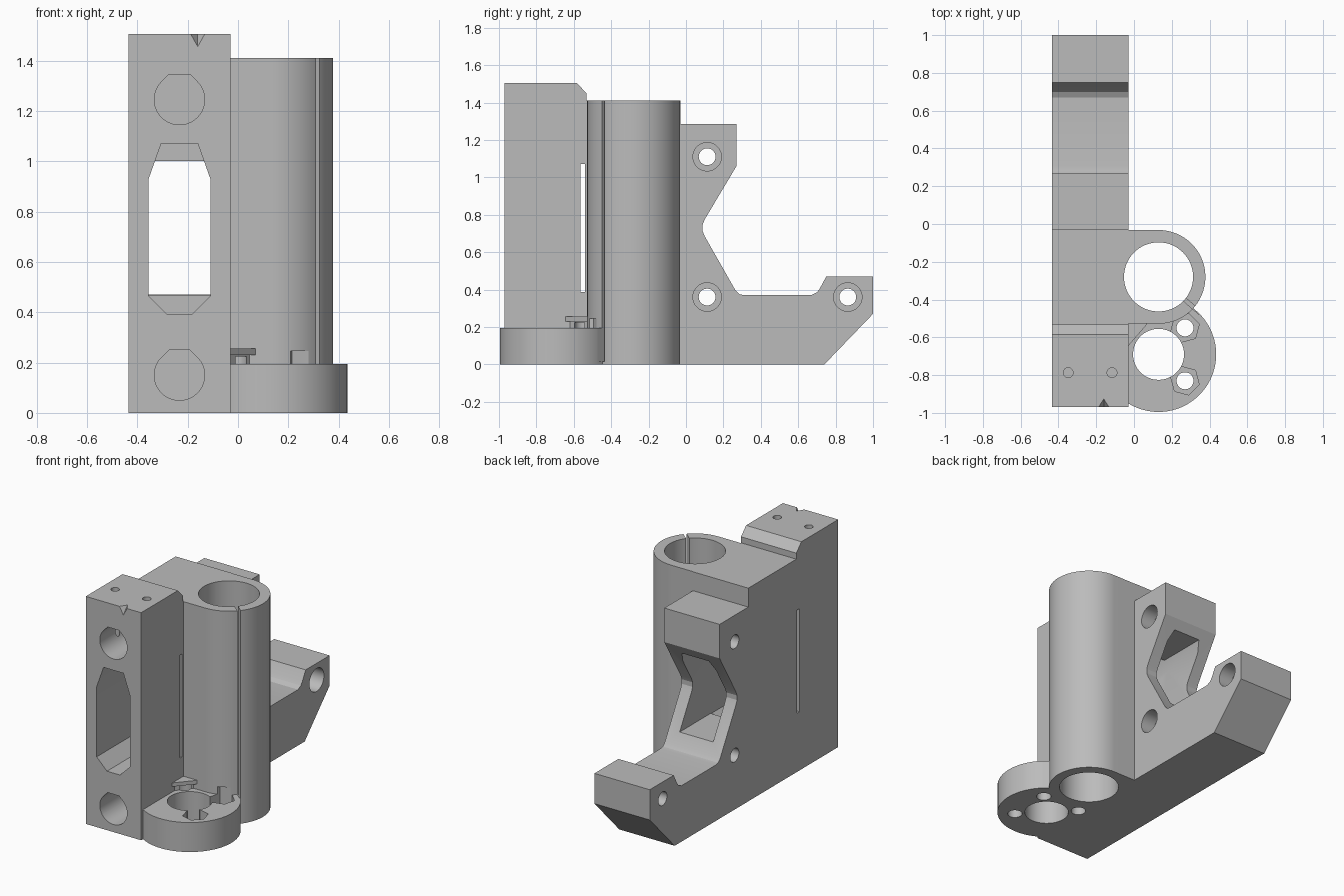
import bpy, bmesh
from math import sin, cos, tan, pi, radians
from mathutils import Vector

cube = bpy.data.objects.get("Cube")
if cube:
    bpy.data.objects.remove(cube, do_unlink=True)

grey = bpy.data.materials.new("plain_grey")
grey.use_nodes = True
colour = (0.5, 0.5, 0.5, 1)
grey.diffuse_color = colour
grey.node_tree.nodes["Principled BSDF"].inputs["Base Color"].default_value = colour


def prism(name, pts, axis, lo, hi):
    """Extrude a 2D outline along x (y,z), y (x,z) or z (x,y)."""
    place = {"x": lambda p, t: (t, *p),
             "y": lambda p, t: (p[0], t, p[1]),
             "z": lambda p, t: (*p, t)}[axis]
    bm = bmesh.new()
    face = bm.faces.new([bm.verts.new(place(p, lo)) for p in pts])
    out = bmesh.ops.extrude_face_region(bm, geom=[face])
    moved = [v for v in out["geom"] if isinstance(v, bmesh.types.BMVert)]
    step = Vector(place((0, 0), hi - lo))
    bmesh.ops.translate(bm, verts=moved, vec=step)
    return finish(name, bm)


def finish(name, bm):
    bmesh.ops.recalc_face_normals(bm, faces=bm.faces[:])
    mesh = bpy.data.meshes.new(name)
    bm.to_mesh(mesh)
    bm.free()
    mesh.materials.append(grey)
    ob = bpy.data.objects.new(name, mesh)
    bpy.context.collection.objects.link(ob)
    return ob


def arc(cx, cy, r, a=0, b=360, n=64):
    count = n if b - a == 360 else n + 1
    angles = [radians(a + (b - a) * i / n) for i in range(count)]
    return [(cx + r * cos(t), cy + r * sin(t)) for t in angles]


def combine(body, tool, operation):
    mod = body.modifiers.new(tool.name, "BOOLEAN")
    mod.operation = operation
    mod.solver = "EXACT"
    mod.object = tool
    bpy.context.view_layer.objects.active = body
    bpy.ops.object.modifier_apply(modifier=mod.name)
    bpy.data.objects.remove(tool, do_unlink=True)


LEFT, RIGHT = -0.435, -0.03      # thickness of the frame
MID = (LEFT + RIGHT) / 2
SLEEVE = (0.13, -0.28)
FLANGE = (0.13, -0.69)
FLANGE_TOP = 0.195

# Upright frame with notched back and foot
body = prism("carriage_body", [
    (-0.97, 0), (0.74, 0), (1, 0.27), (1, 0.47), (0.75, 0.47), (0.715, 0.405),
    (0.7, 0.385), (0.67, 0.37), (0.31, 0.37), (0.285, 0.375), (0.265, 0.395),
    (0.1, 0.685), (0.088, 0.715), (0.088, 0.745), (0.1, 0.775), (0.27, 1.06),
    (0.27, 1.285), (-0.03, 1.285), (-0.03, 1.41), (-0.532, 1.41),
    (-0.532, 1.45), (-0.585, 1.505), (-0.97, 1.505)], "x", LEFT, RIGHT)

# Bearing sleeve, round flange and the small guard over a nut
combine(body, prism("sleeve", arc(*SLEEVE, 0.248, -90, 90) + [(-0.1, -0.032), (-0.1, -0.528)],
                    "z", 0, 1.41), "UNION")
combine(body, prism("flange", arc(*FLANGE, 0.305, n=96), "z", 0, FLANGE_TOP), "UNION")
for reach, lo, hi in ((0.075, 0.19, 0.235), (0.1, 0.23, 0.255)):
    corner = [(-0.06, -0.5), (-0.06, -0.545 - reach), (RIGHT, -0.545 - reach),
              (RIGHT + reach, -0.53), (RIGHT + reach, -0.5)]
    combine(body, prism("nut_guard", corner, "z", lo, hi), "UNION")

cutters = []


def cut(pts, axis, lo, hi):
    cutters.append(prism("cutter", pts, axis, lo, hi))


# Main bores and the clamping slit
cut(arc(*SLEEVE, 0.183), "z", -0.1, 1.6)
cut(arc(*FLANGE, 0.135), "z", -0.1, 0.23)
d = Vector((cos(radians(-41)), sin(radians(-41))))
side = Vector((-d.y, d.x)) * 0.01
centre = Vector(SLEEVE)
cut([tuple(centre + d * r + side * s) for r, s in ((0.15, -1), (0.29, -1), (0.29, 1), (0.15, 1))],
    "z", 0.015, 1.6)

# Flange screw holes and hexagonal nut pockets
for sx, sy in ((1, 1), (1, -1), (-1, 1)):
    x, y = FLANGE[0] + sx * 0.14, FLANGE[1] + sy * 0.14
    cut(arc(x, y, 0.045, n=32), "z", -0.1, 0.225)
    if sx > 0:
        cut(arc(x, y, 0.078, 15 * sy, 15 * sy + 360, 6), "z", 0.1, 0.245)

# Blind rod sockets with a flattened top
R = 0.1
for z in (0.15, 1.245):
    tip = R * tan(pi / 8)
    cut(arc(MID, z, R, 135, 405, 48) + [(MID + tip, z + R), (MID - tip, z + R)],
        "y", -1.1, -0.17)

# Belt passage: tall at the front, shorter behind
cut([(-0.355, 0.465), (-0.28, 0.39), (-0.185, 0.39), (-0.11, 0.465), (-0.11, 0.93),
     (-0.16, 1.07), (-0.305, 1.07), (-0.355, 0.93)], "y", -1.1, -0.1)
cut([(-0.355, 0.468), (-0.11, 0.468), (-0.11, 0.93), (-0.135, 1.0), (-0.33, 1.0),
     (-0.355, 0.93)], "y", -0.2, 0.5)

# Narrow relief slot through both sides
cut([(-0.565, 0.388), (-0.54, 0.388), (-0.54, 1.07), (-0.565, 1.07)], "x", -0.6, 0)

# Counterbored mounting holes
for y, z in ((0.113, 1.11), (0.113, 0.36), (0.865, 0.36)):
    cut(arc(y, z, 0.045, n=32), "x", -0.6, 0.05)
    cut(arc(y, z, 0.076, n=48), "x", -0.13, 0.05)

# Top pin holes and the pointed front nick
for s in (-1, 1):
    cut(arc(MID + s * 0.116, -0.787, 0.026, n=24), "z", 1.15, 1.6)
bm = bmesh.new()
for co in ((-0.23, -1.01, 1.535), (-0.09, -1.01, 1.535), (-0.16, -1.01, 1.41), (-0.16, -0.9, 1.535)):
    bm.verts.new(co)
bmesh.ops.convex_hull(bm, input=bm.verts[:])
cutters.append(finish("nick_cutter", bm))

for tool in cutters:
    combine(body, tool, "DIFFERENCE")

bpy.ops.object.select_all(action="DESELECT")
body.select_set(True)
bpy.context.view_layer.objects.active = body
bpy.ops.object.shade_smooth_by_angle(angle=radians(20))
